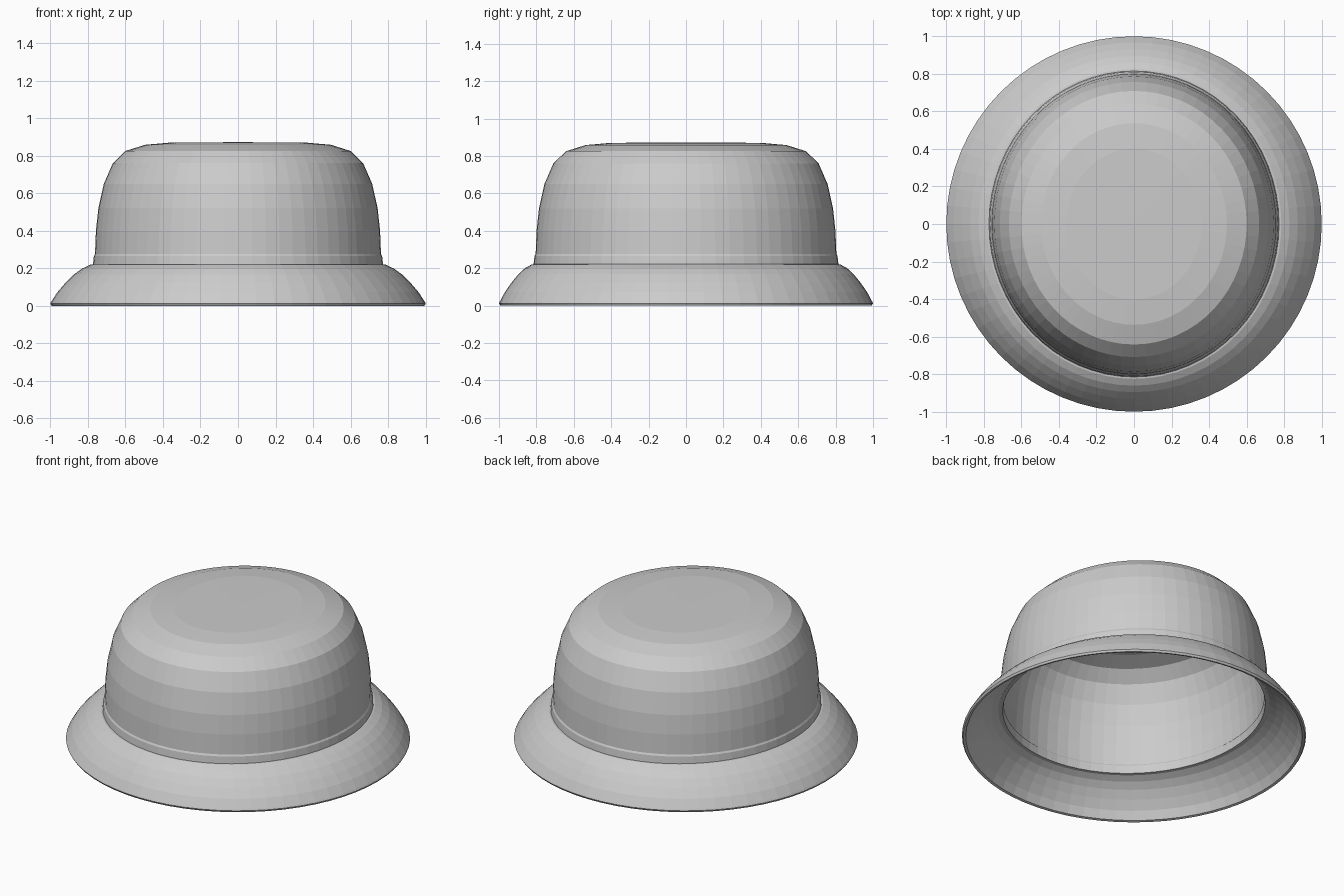
import bpy
import bmesh
from math import cos, sin, tau

old = bpy.data.objects.get("Cube")
if old:
    bpy.data.objects.remove(old)

SEGMENTS = 64
THICK = 0.018

felt = bpy.data.materials.new("light grey felt")
felt.use_nodes = True
felt.diffuse_color = (0.6, 0.6, 0.6, 1)
felt.node_tree.nodes["Principled BSDF"].inputs["Base Color"].default_value = (0.6, 0.6, 0.6, 1)


def lathe(name, profile):
    """Oval lathe of a closed profile; each point is (x radius, y radius, z)."""
    bm = bmesh.new()
    angles = [tau * i / SEGMENTS for i in range(SEGMENTS)]
    rings = []
    for rx, ry, z in profile:
        if rx == 0:
            rings.append([bm.verts.new((0, 0, z))] * SEGMENTS)
        else:
            rings.append([bm.verts.new((rx * cos(a), ry * sin(a), z)) for a in angles])
    for low, high in zip(rings, rings[1:] + rings[:1]):
        for i in range(SEGMENTS):
            j = (i + 1) % SEGMENTS
            corners = list(dict.fromkeys([low[i], low[j], high[j], high[i]]))
            # Two neighbouring poles on the axis span no face
            if len(corners) > 2:
                bm.faces.new(corners)
    bmesh.ops.recalc_face_normals(bm, faces=bm.faces)
    mesh = bpy.data.meshes.new(name)
    bm.to_mesh(mesh)
    bm.free()
    mesh.materials.append(felt)
    obj = bpy.data.objects.new(name, mesh)
    bpy.context.collection.objects.link(obj)


# Crown: outer wall from base to top, then the inner lining back down
wall = [(0.773, 0.22), (0.768, 0.265), (0.762, 0.275), (0.757, 0.40), (0.744, 0.52),
        (0.715, 0.65), (0.667, 0.76), (0.60, 0.825), (0.495, 0.858), (0.36, 0.87)]
outer = [(r, r + 0.042, z) for r, z in wall]
inner = [(rx - THICK, ry - THICK, z - THICK) for rx, ry, z in reversed(outer)]
lathe("crown", outer + [(0, 0, 0.872), (0, 0, 0.872 - THICK)] + inner)

# Brim: flares from the oval crown base to a round rim
flare = [(0.765, 0.806, 0.222), (0.785, 0.825, 0.22), (0.828, 0.861, 0.2),
         (0.873, 0.896, 0.168), (0.918, 0.932, 0.124), (0.962, 0.968, 0.073),
         (0.995, 0.995, 0.022), (1.0, 1.0, 0.012), (0.993, 0.993, 0.0)]
under = [(rx - 0.012, ry - 0.012, z - THICK) for rx, ry, z in reversed(flare[:-3])]
lathe("brim", flare + [(0.978, 0.978, 0.004)] + under)

# Sweatband: thin lip around the inside of the opening
lathe("sweatband", [(0.765, 0.807, 0.2), (0.745, 0.787, 0.2),
                    (0.74, 0.782, 0.25), (0.755, 0.797, 0.25)])
